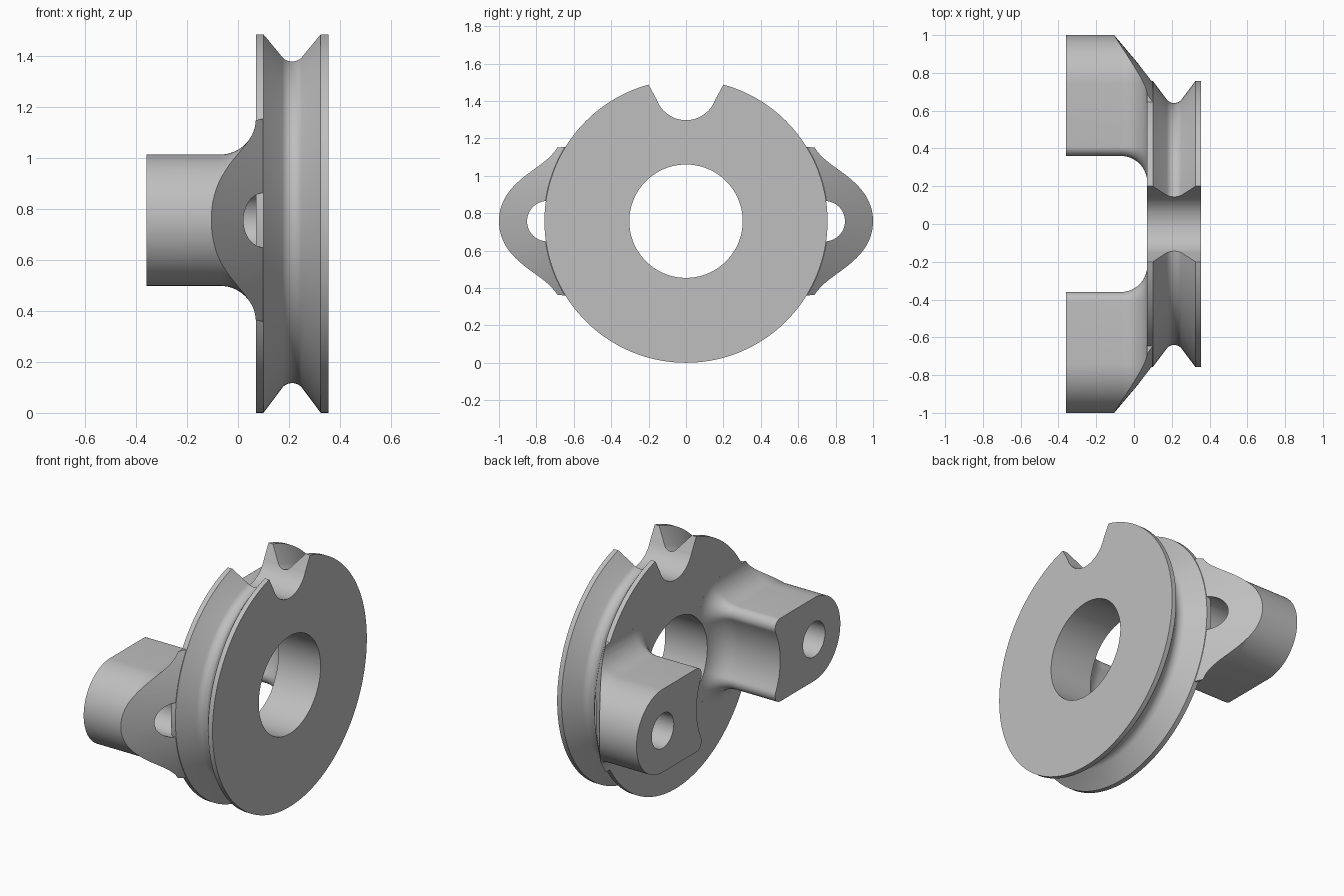
import bpy, bmesh, math

if "Cube" in bpy.data.objects:
    bpy.data.objects.remove(bpy.data.objects["Cube"])

R = 0.757          # disc radius, also the height of its axis
BORE = 0.303
LUG_Y, LUG_R, HOLE_R = 0.742, 0.258, 0.108
FILLET = 0.14

grey = bpy.data.materials.new("plain grey")
grey.use_nodes = True
colour = (0.52, 0.52, 0.52, 1)
grey.diffuse_color = colour
grey.node_tree.nodes["Principled BSDF"].inputs["Base Color"].default_value = colour


def arc(cy, cz, r, a, b, n):
    """Points on an arc, angles in degrees."""
    angles = [math.radians(a + (b - a) * i / n) for i in range(n + 1)]
    return [(cy + r * math.cos(t), cz + r * math.sin(t)) for t in angles]


def loft(name, rings, closed=False):
    """Skin matching rings of points; cap the ends or join them up."""
    bm = bmesh.new()
    loops = [[bm.verts.new(p) for p in ring] for ring in rings]
    n = len(loops[0])
    pairs = list(zip(loops, loops[1:]))
    if closed:
        pairs.append((loops[-1], loops[0]))
    else:
        bm.faces.new(loops[0])
        bm.faces.new(loops[-1])
    for a, b in pairs:
        for i in range(n):
            j = (i + 1) % n
            bm.faces.new((a[i], a[j], b[j], b[i]))
    bmesh.ops.recalc_face_normals(bm, faces=bm.faces)
    mesh = bpy.data.meshes.new(name)
    bm.to_mesh(mesh)
    bm.free()
    mesh.materials.append(grey)
    ob = bpy.data.objects.new(name, mesh)
    bpy.context.collection.objects.link(ob)
    return ob


def turned(name, profile, cy=0, closed=False, n=128):
    """Round body about the x direction from (x, radius) points."""
    rings = [[(x, y, z + R) for y, z in arc(cy, 0, r, 0, 360, n)[:-1]]
             for x, r in profile]
    return loft(name, rings, closed)


def cut(ob, cutter, operation="DIFFERENCE"):
    cutter.hide_render = True
    mod = ob.modifiers.new("cut", "BOOLEAN")
    mod.object, mod.operation, mod.solver = cutter, operation, "EXACT"
    bpy.ops.object.select_all(action="DESELECT")
    bpy.context.view_layer.objects.active = ob
    ob.select_set(True)
    bpy.ops.object.modifier_apply(modifier=mod.name)
    bpy.data.objects.remove(cutter)


def smooth(ob):
    bpy.ops.object.select_all(action="DESELECT")
    bpy.context.view_layer.objects.active = ob
    ob.select_set(True)
    bpy.ops.object.shade_smooth_by_angle(angle=math.radians(25))


# Grooved disc with a rounded groove floor and a central bore
floor = arc(0.2125, 0.69, 0.05, 220, 320, 10)
profile = [(0.07, BORE), (0.07, R), (0.1, R)] + floor
profile += [(0.325, R), (0.355, R), (0.355, BORE)]
disc = turned("grooved_disc", profile, closed=True, n=160)

# Notch in the top of the rim
notch = [(-0.235, 0.86), (-0.2, 0.73)] + arc(0, 0.706, 0.166, 200, 340, 24)
notch += [(0.2, 0.73), (0.235, 0.86)]
cut(disc, loft("notch_cutter", [[(x, y, z + R) for y, z in notch] for x in (0, 0.5)]))
smooth(disc)

# Lug outline: round outer end, rounded corners and a hollow inner side
INNER, CORNER = 0.41, 0.05
cz = LUG_R - CORNER
cy = math.sqrt((INNER + CORNER) ** 2 - cz ** 2)
turn = math.degrees(math.atan2(cz, cy))


def lug_outline(grow):
    pts = arc(LUG_Y, 0, LUG_R + grow, -90, 90, 48)
    pts += arc(cy, cz, CORNER + grow, 90, 180 + turn, 14)
    pts += arc(0, 0, INNER - grow, turn, -turn, 20)[1:-1]
    pts += arc(cy, -cz, CORNER + grow, 180 - turn, 270, 14)
    return pts


# Sections along the lug, flaring into the disc face
sections = [(-0.36, 0)]
for i in range(15):
    t = math.radians(88 * i / 14)
    sections.append((0.07 - FILLET + FILLET * math.sin(t), FILLET * (1 - math.cos(t))))
sections.append((0.098, FILLET))

for side, name in ((-1, "front_lug"), (1, "back_lug")):
    lug = loft(name, [[(x, side * y, z + R) for y, z in lug_outline(g)]
                      for x, g in sections])
    # Cone trims the outside down to the disc rim
    slope = (1 - R) / 0.205
    cone = turned("cone_cutter", [(x, R + slope * (0.1 - x)) for x in (-0.5, 0.3)], n=160)
    cut(lug, cone, "INTERSECT")
    cut(lug, turned("bore_cutter", [(-0.5, BORE), (0.5, BORE)], n=160))
    cut(lug, turned("hole_cutter", [(-0.5, HOLE_R), (0.5, HOLE_R)], side * LUG_Y, n=64))
    smooth(lug)
